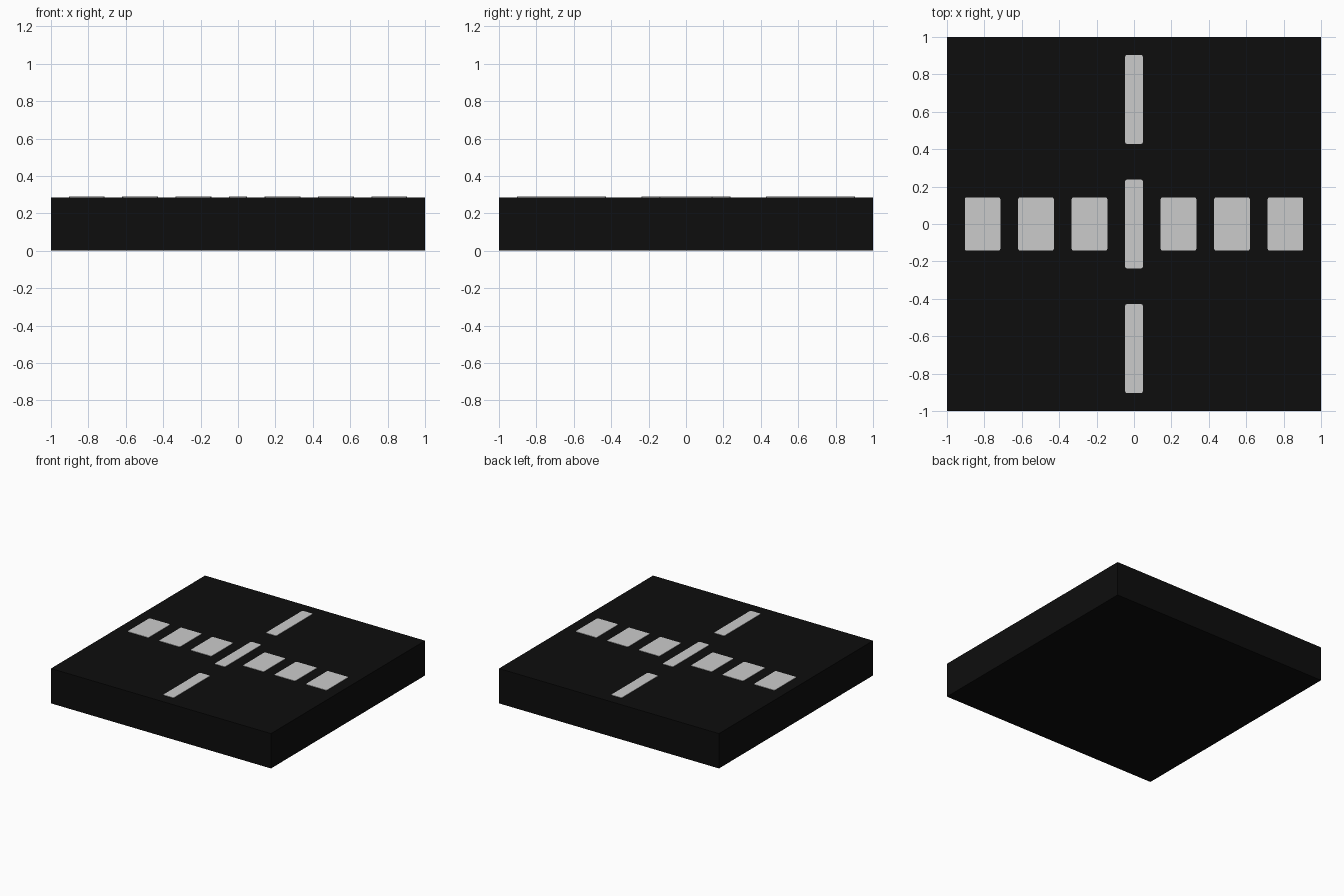
import bpy, bmesh

if "Cube" in bpy.data.objects:
    bpy.data.objects.remove(bpy.data.objects["Cube"])

U = 1 / 21            # layout grid step
TOP = 0.286           # slab height


def material(name, rgb):
    m = bpy.data.materials.new(name)
    m.diffuse_color = (*rgb, 1)
    m.use_nodes = True
    m.node_tree.nodes["Principled BSDF"].inputs["Base Color"].default_value = m.diffuse_color
    return m


black = material("asphalt_black", (0.004, 0.004, 0.004))
white = material("marking_white", (0.6, 0.6, 0.6))


def box(name, x, y, z, sx, sy, sz, mat, corner=0):
    """Box standing on z, with optionally chamfered vertical corners."""
    bm = bmesh.new()
    bmesh.ops.create_cube(bm, size=1)
    for v in bm.verts:
        v.co = (v.co.x * sx, v.co.y * sy, (v.co.z + 0.5) * sz)
    if corner:
        upright = [e for e in bm.edges
                   if abs(e.verts[0].co.z - e.verts[1].co.z) > sz / 2]
        bmesh.ops.bevel(bm, geom=upright, offset=corner, segments=2,
                        profile=0.5, affect='EDGES')
    me = bpy.data.meshes.new(name)
    bm.to_mesh(me)
    bm.free()
    me.materials.append(mat)
    ob = bpy.data.objects.new(name, me)
    ob.location = (x, y, z)
    bpy.context.collection.objects.link(ob)
    return ob


# Road slab
box("road_slab", 0, 0, 0, 2, 2, TOP, black)

# Centre line dashes
for i in (-1, 0, 1):
    box("centre_dash", 0, i * 14 * U, TOP - 0.001, 2 * U, 10 * U, 0.004,
        white, 0.01)

# Crossing stripes, mirrored either side of the centre line
for side in (-1, 1):
    for i in range(3):
        box("crossing_stripe", side * (5 + 6 * i) * U, 0, TOP - 0.001,
            4 * U, 6 * U, 0.004, white, 0.01)
